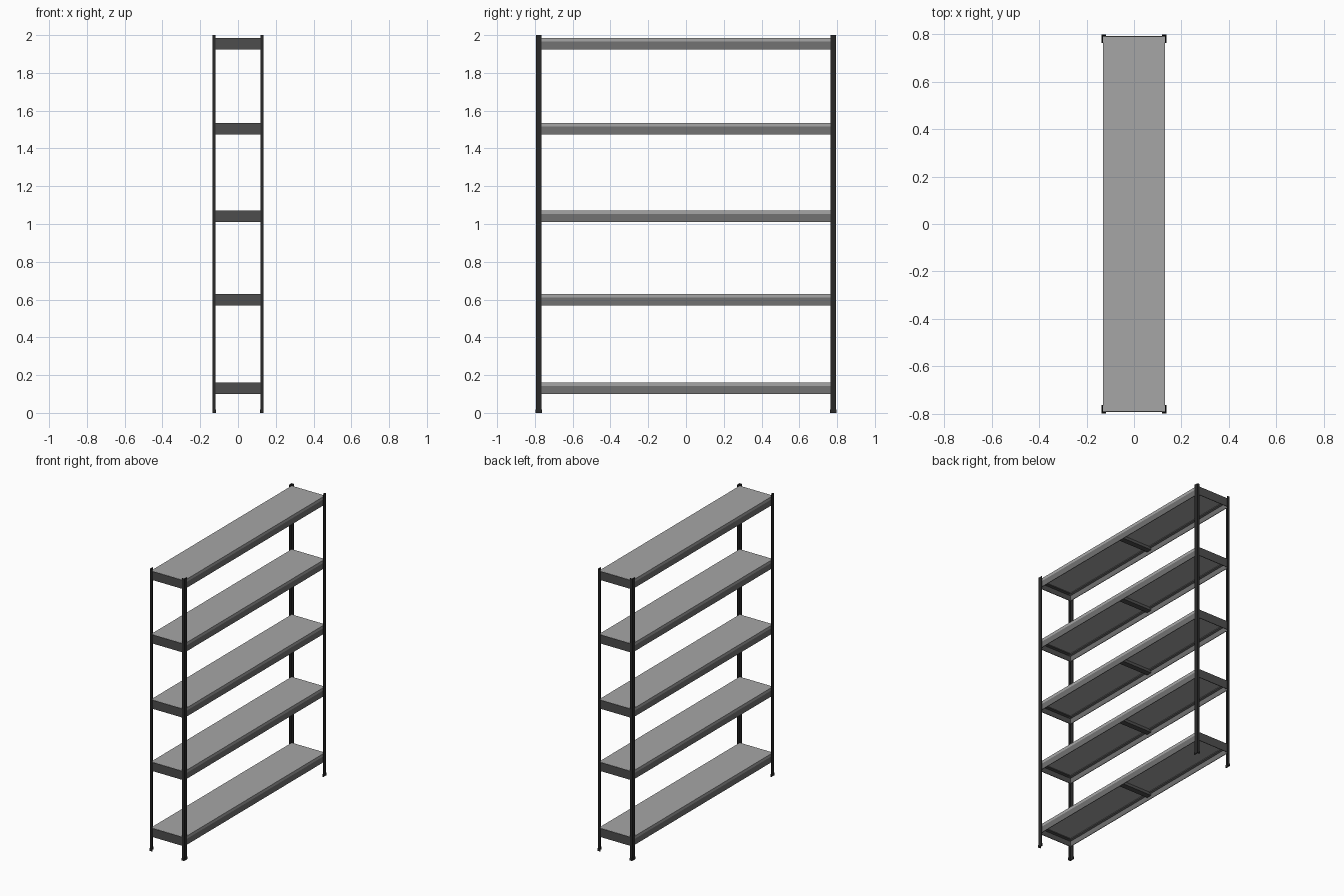
import bpy, bmesh

if "Cube" in bpy.data.objects:
    bpy.data.objects.remove(bpy.data.objects["Cube"])

def material(name, v):
    m = bpy.data.materials.new(name)
    m.diffuse_color = (v, v, v, 1)
    m.use_nodes = True
    m.node_tree.nodes["Principled BSDF"].inputs["Base Color"].default_value = m.diffuse_color
    return m

LIGHT = material("light grey board", 0.38)
MID = material("mid grey beam", 0.17)
DARK = material("dark grey end beam", 0.075)
BLACK = material("black post", 0.022)

def extrude(name, profile, axis, a, b, mat):
    """Extrude a closed 2D profile along an axis: z uses (x,y), y uses (x,z), x uses (y,z)."""
    put = {"z": lambda p, t: (p[0], p[1], t),
           "y": lambda p, t: (p[0], t, p[1]),
           "x": lambda p, t: (t, p[0], p[1])}[axis]
    bm = bmesh.new()
    lo = [bm.verts.new(put(p, a)) for p in profile]
    hi = [bm.verts.new(put(p, b)) for p in profile]
    n = len(profile)
    bm.faces.new(lo)
    bm.faces.new(hi)
    for i in range(n):
        j = (i + 1) % n
        bm.faces.new((lo[i], lo[j], hi[j], hi[i]))
    bmesh.ops.recalc_face_normals(bm, faces=bm.faces)
    me = bpy.data.meshes.new(name)
    bm.to_mesh(me)
    bm.free()
    me.materials.append(mat)
    ob = bpy.data.objects.new(name, me)
    bpy.context.collection.objects.link(ob)
    return ob

def rect(x0, x1, z0, z1):
    return [(x0, z0), (x1, z0), (x1, z1), (x0, z1)]

def angle(sx, sy, X, Y, wx, wy, t):
    """L section with its outer corner at (X, Y)."""
    pts = [(X, Y), (X - wx, Y), (X - wx, Y - t), (X - t, Y - t), (X - t, Y - wy), (X, Y - wy)]
    return [(sx * x, sy * y) for x, y in pts]

# Four angle posts with small feet
for sx in (-1, 1):
    for sy in (-1, 1):
        extrude("corner_post", angle(sx, sy, 0.135, 0.795, 0.017, 0.031, 0.004), "z", 0.0, 2.0, BLACK)
        extrude("post_foot", angle(sx, sy, 0.136, 0.798, 0.019, 0.036, 0.007), "z", 0.0, 0.018, BLACK)

# Five shelves: board, long beams, end beams and a centre brace
H = 0.062
for z in (0.1, 0.568, 1.01, 1.473, 1.923):
    top = z + H
    extrude("shelf_board", rect(-0.131, 0.131, top - 0.02, top), "y", -0.788, 0.788, LIGHT)
    for s in (-1, 1):
        # Angle beam: outer web plus inward flange under the board
        web = [(0.131, z), (0.131, top - 0.02), (0.108, top - 0.02),
               (0.108, top - 0.025), (0.127, top - 0.025), (0.127, z)]
        extrude("long_beam", [(s * x, h) for x, h in web], "y", -0.79, 0.79, MID)
        end = [(0.791, z), (0.791, top - 0.001), (0.787, top - 0.001), (0.787, top - 0.02),
               (0.764, top - 0.02), (0.764, top - 0.025), (0.787, top - 0.025), (0.787, z)]
        extrude("end_beam", [(s * y, h) for y, h in end], "x", -0.13, 0.13, DARK)
    extrude("centre_brace", rect(-0.02, 0.02, top - 0.04, top - 0.02), "x", -0.127, 0.127, DARK)
